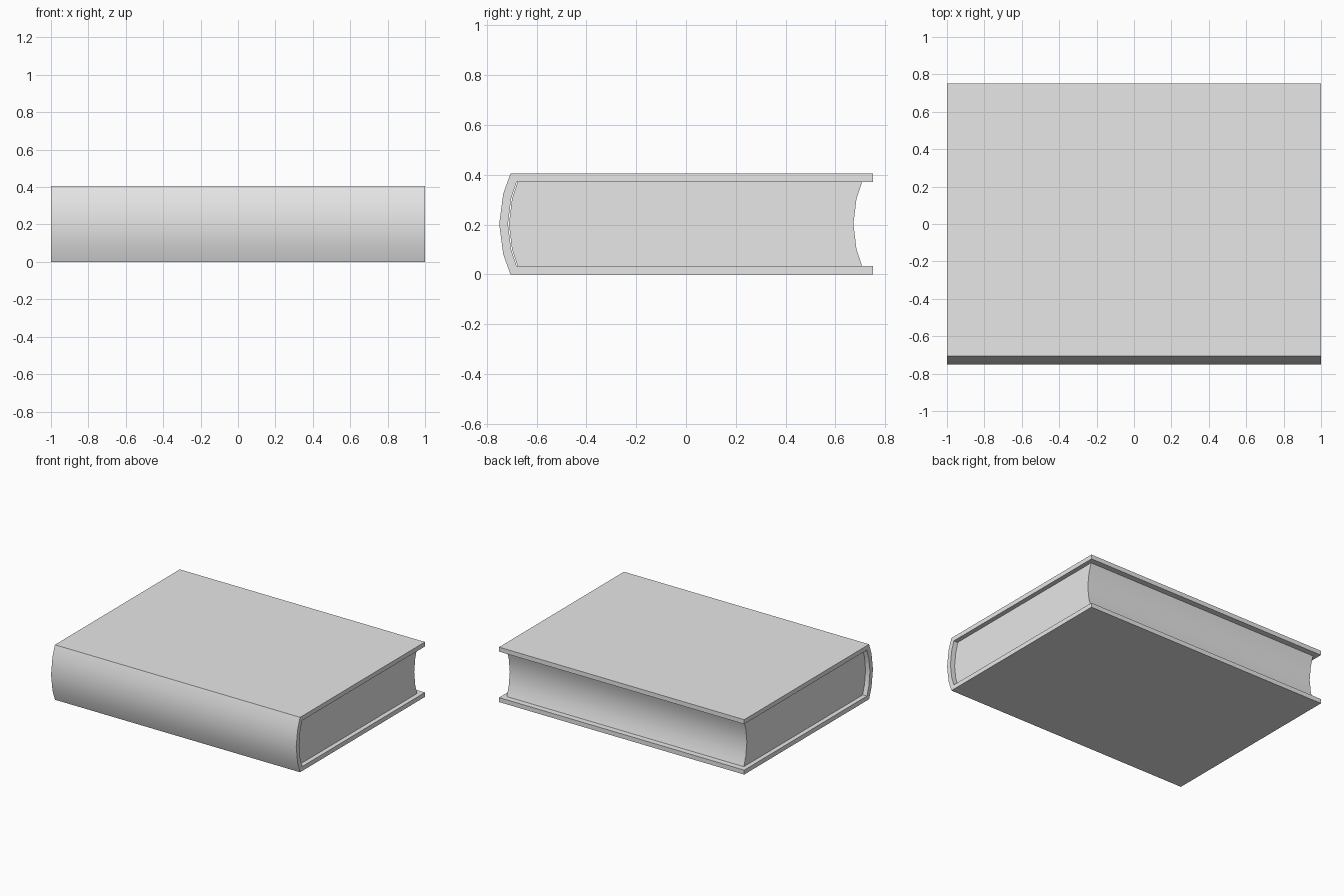
import bpy
import bmesh

cube = bpy.data.objects.get("Cube")
if cube:
    bpy.data.objects.remove(cube)

LENGTH, HEIGHT, BOARD = 2.0, 0.405, 0.033
MID = HEIGHT / 2

grey = bpy.data.materials.new("light grey")
grey.use_nodes = True
colour = (0.8, 0.8, 0.8, 1)
grey.diffuse_color = colour
grey.node_tree.nodes["Principled BSDF"].inputs["Base Color"].default_value = colour


def bowed_edge(y_end, y_mid, half_height):
    """Bottom-to-top (y, z) points of a shallow four-segment curve."""
    return [(y_end + (y_mid - y_end) * (1 - t * t), MID + t * half_height)
            for t in (-1, -0.6, 0, 0.6, 1)]


def extrude_profile(name, profile, length):
    """Extrude a closed (y, z) outline along x, centred on x = 0."""
    bm = bmesh.new()
    face = bm.faces.new([bm.verts.new((-length / 2, y, z)) for y, z in profile])
    result = bmesh.ops.extrude_face_region(bm, geom=[face])
    verts = [v for v in result["geom"] if isinstance(v, bmesh.types.BMVert)]
    bmesh.ops.translate(bm, verts=verts, vec=(length, 0, 0))
    bmesh.ops.recalc_face_normals(bm, faces=bm.faces)
    mesh = bpy.data.meshes.new(name)
    bm.to_mesh(mesh)
    bm.free()
    mesh.materials.append(grey)
    obj = bpy.data.objects.new(name, mesh)
    bpy.context.collection.objects.link(obj)
    bpy.ops.object.select_all(action="DESELECT")
    obj.select_set(True)
    bpy.context.view_layer.objects.active = obj
    bpy.ops.object.shade_smooth_by_angle(angle=0.52)
    return obj


# Cover: two boards joined by a rounded spine
outer = bowed_edge(-0.705, -0.75, MID)
inner = bowed_edge(-0.68, -0.715, MID - BOARD)
cover = ([(0.75, 0)] + outer + [(0.75, HEIGHT), (0.75, HEIGHT - BOARD)]
         + inner[::-1] + [(0.75, BOARD)])
extrude_profile("cover", cover, LENGTH)

# Pages: rounded at the spine, hollow at the fore edge, inset at both ends
spine_side = bowed_edge(-0.676, -0.711, MID - BOARD)
fore_edge = bowed_edge(0.707, 0.672, MID - BOARD)
extrude_profile("pages", spine_side + fore_edge[::-1], LENGTH - 2 * BOARD)
